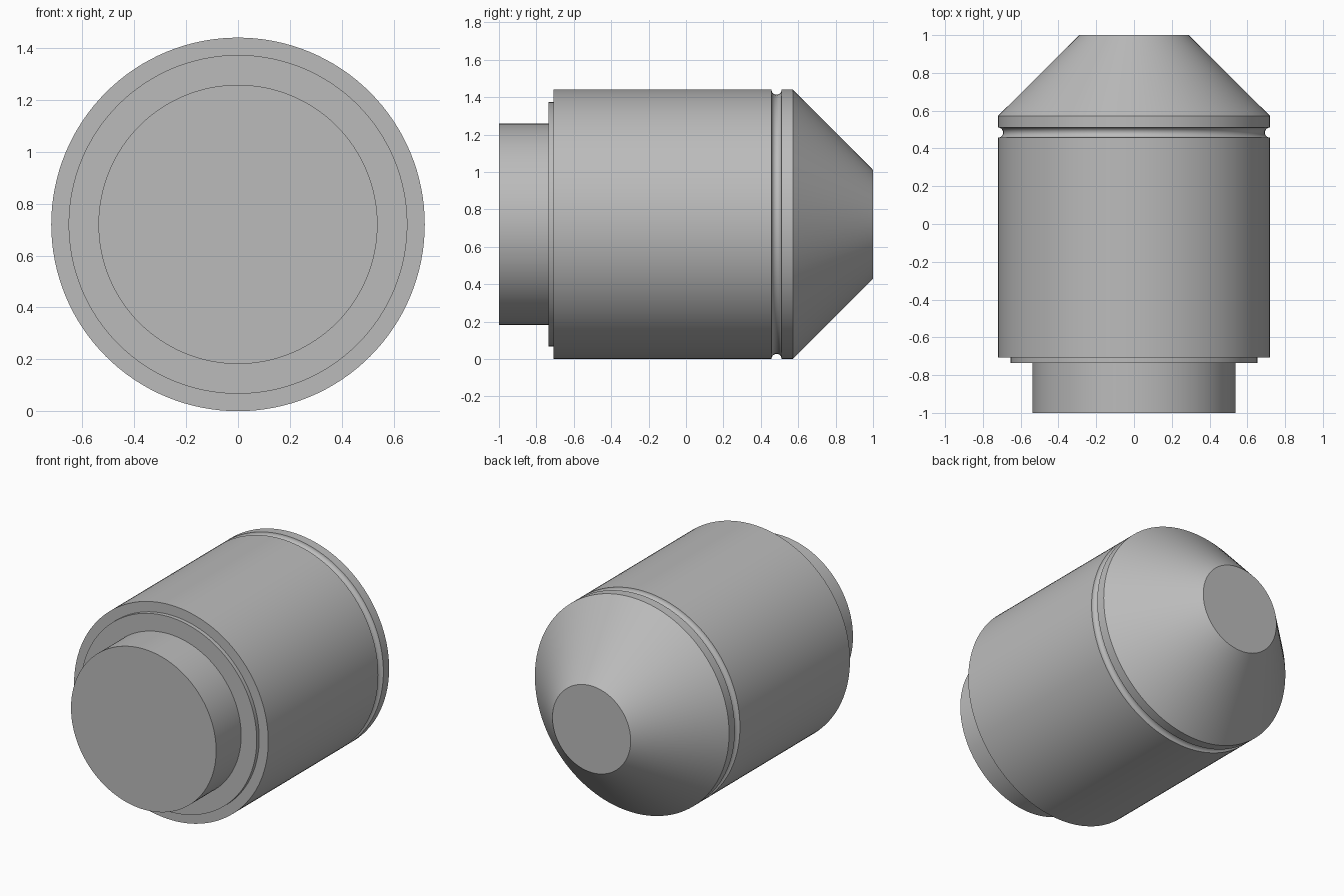
import bpy, bmesh, math
from mathutils import Matrix, Vector

cube = bpy.data.objects.get("Cube")
if cube:
    bpy.data.objects.remove(cube, do_unlink=True)

SEGMENTS = 128
RADIUS = 0.72        # main barrel, also the height of the axis
NECK, STEP, TIP = 0.538, 0.653, 0.29
GROOVE_Y, GROOVE_R = 0.484, 0.027

grey = bpy.data.materials.new("plain grey")
grey.use_nodes = True
colour = (0.5, 0.5, 0.5, 1)
grey.diffuse_color = colour
grey.node_tree.nodes["Principled BSDF"].inputs["Base Color"].default_value = colour


def lathe(name, profile):
    """Revolve (radius, y) points about the horizontal y axis."""
    bm = bmesh.new()
    verts = [bm.verts.new((r, y, 0)) for r, y in profile]
    edges = [bm.edges.new(pair) for pair in zip(verts, verts[1:])]
    bmesh.ops.spin(bm, geom=verts + edges, cent=(0, 0, 0), axis=(0, 1, 0),
                   angle=math.tau, steps=SEGMENTS, use_duplicate=False)
    bmesh.ops.remove_doubles(bm, verts=bm.verts, dist=0.0001)
    # flat end discs
    rims = [e for e in bm.edges if e.is_boundary]
    bmesh.ops.holes_fill(bm, edges=rims, sides=0)
    bmesh.ops.recalc_face_normals(bm, faces=bm.faces)
    bmesh.ops.transform(bm, matrix=Matrix.Translation(Vector((0, 0, RADIUS))), verts=bm.verts)
    mesh = bpy.data.meshes.new(name)
    bm.to_mesh(mesh)
    bm.free()
    mesh.materials.append(grey)
    obj = bpy.data.objects.new(name, mesh)
    bpy.context.collection.objects.link(obj)
    bpy.ops.object.select_all(action="DESELECT")
    obj.select_set(True)
    bpy.context.view_layer.objects.active = obj
    bpy.ops.object.shade_smooth_by_angle(angle=math.radians(30))
    return obj


# half-round groove cut into the barrel
groove = [(RADIUS - GROOVE_R * math.sin(a), GROOVE_Y - GROOVE_R * math.cos(a))
          for a in (math.pi * i / 12 for i in range(13))]

# neck, shallow step, grooved barrel and tapered nose in one closed turning
lathe("turned_body",
      [(NECK, -1), (NECK, -0.735), (STEP, -0.735), (STEP, -0.708), (RADIUS, -0.708)]
      + groove + [(RADIUS, 0.572), (TIP, 1)])
